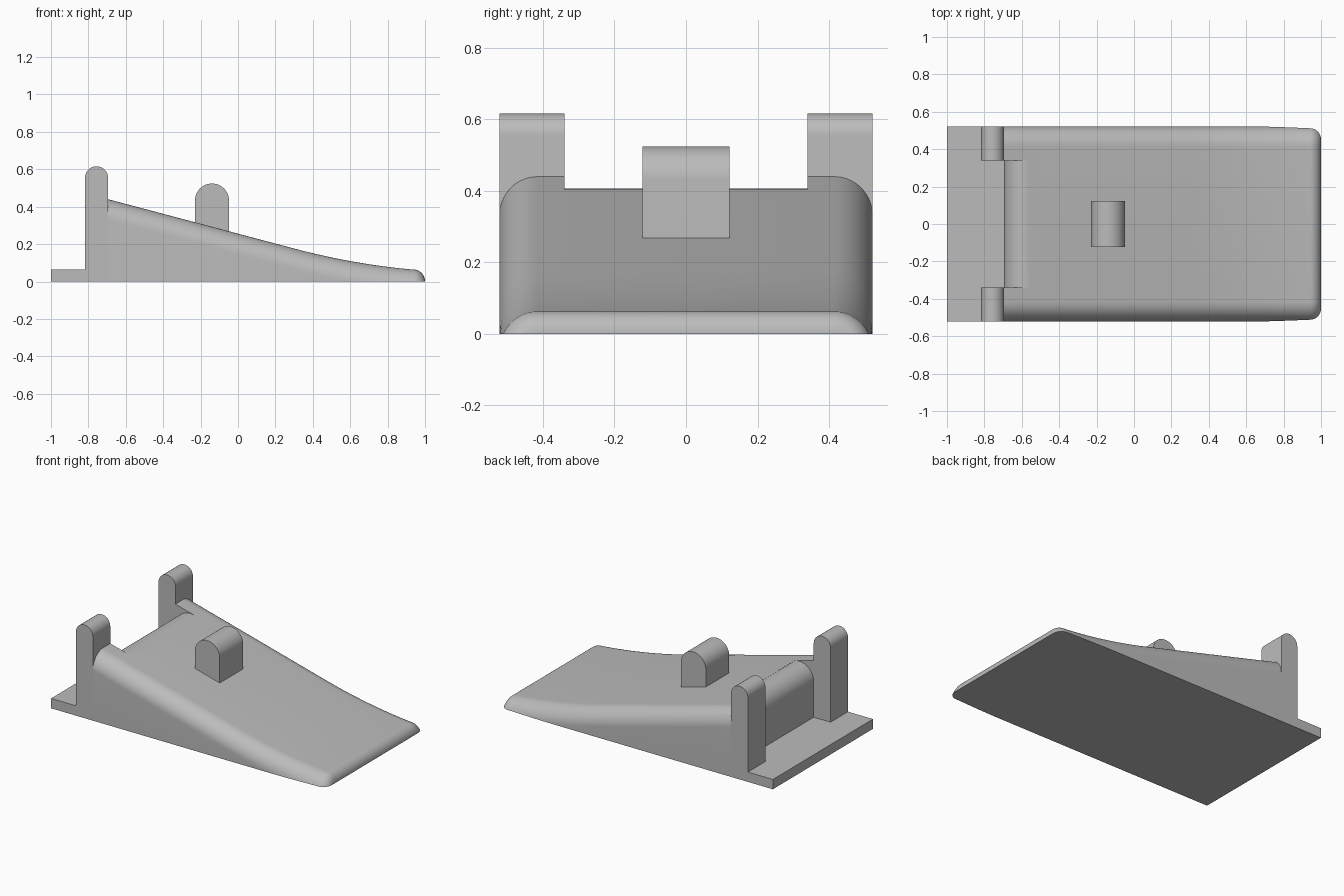
import bpy
import bmesh
from math import sin, cos, acos, sqrt, pi, radians

if "Cube" in bpy.data.objects:
    bpy.data.objects.remove(bpy.data.objects["Cube"], do_unlink=True)

grey = bpy.data.materials.new("plain_grey")
grey.use_nodes = True
grey.diffuse_color = (0.5, 0.5, 0.5, 1)
grey.node_tree.nodes["Principled BSDF"].inputs["Base Color"].default_value = (0.5, 0.5, 0.5, 1)

HALF = 0.522      # half width
BACK = -0.695     # rear wall of the ramp
R = 0.107         # edge rounding
NOSE = 0.06       # nose rounding
SLOPE = 0.265


def finish(name, bm):
    bmesh.ops.remove_doubles(bm, verts=bm.verts, dist=1e-5)
    bmesh.ops.dissolve_degenerate(bm, edges=bm.edges, dist=1e-5)
    bmesh.ops.recalc_face_normals(bm, faces=bm.faces)
    mesh = bpy.data.meshes.new(name)
    bm.to_mesh(mesh)
    bm.free()
    mesh.materials.append(grey)
    obj = bpy.data.objects.new(name, mesh)
    bpy.context.collection.objects.link(obj)
    return obj


def smooth(obj):
    bpy.ops.object.select_all(action="DESELECT")
    obj.select_set(True)
    bpy.context.view_layer.objects.active = obj
    bpy.ops.object.shade_smooth_by_angle(angle=radians(30))


def loft(name, rings):
    """Skin equal-length rings of points and cap both ends."""
    bm = bmesh.new()
    rows = [[bm.verts.new(p) for p in ring] for ring in rings]
    for a, b in zip(rows, rows[1:]):
        for i in range(len(a)):
            j = (i + 1) % len(a)
            bm.faces.new((a[i], a[j], b[j], b[i]))
    bm.faces.new(rows[0])
    bm.faces.new(rows[-1])
    return finish(name, bm)


def extrude_y(name, outline, y0, y1):
    return loft(name, [[(x, y, z) for x, z in outline] for y in (y0, y1)])


def arch(x0, x1, z0, top, steps=24):
    """Upright outline with a half-round top."""
    r, cx = (x1 - x0) / 2, (x0 + x1) / 2
    arc = [(cx + r * cos(pi * i / steps), top - r + r * sin(pi * i / steps))
           for i in range(steps + 1)]
    return [(x0, z0), (x1, z0)] + arc


# Ramp: straight slope, then a gentle run-out, then a rounded nose
def height(x):
    u = max(0, x - 0.3)
    return 0.44 - SLOPE * (x - BACK) + 0.1385 * u * u


def section(x, h, inset=0, steps=14):
    rz = R * 1.03
    end = acos(max(0, (rz - h) / rz))
    inner = HALF - R
    width = R * sin(end) - inset
    side = []
    for i in range(steps + 1):
        t = end * i / steps
        side.append((inner + width * sin(t) / sin(end), h - rz * (1 - cos(t))))
    side.append((side[-1][0], 0))
    ring = side + [(-y, z) for y, z in reversed(side)]
    return [(x, y, max(z, 0)) for y, z in ring]


start = 1 - NOSE
xs = [BACK + (0.3 - BACK) * i / 8 for i in range(8)]
xs += [0.3 + (start - 0.3) * i / 24 for i in range(25)]
rings = [section(x, height(x)) for x in xs]
tip = height(start)
full = R * sin(acos(1 - tip / (R * 1.03)))
for i in range(1, 13):
    a = pi / 2 * i / 12
    h = max(tip * cos(a), 1e-4)
    natural = R * sin(acos(1 - h / (R * 1.03)))
    wanted = full - NOSE * (1 - cos(a))
    rings.append(section(start + NOSE * sin(a), h, natural - wanted))
ramp = loft("ramp", rings)

# Rounded rear edge of the ramp between the posts
cx, cz = BACK + R, 0.407 - R
arc = [(cx - R * cos(radians(105) * i / 20), cz + R * sin(radians(105) * i / 20))
       for i in range(21)]
cutter = extrude_y("rear_edge_cutter", arc + [(-0.54, 0.6), (-0.9, 0.6), (-0.9, cz)], -0.34, 0.34)
cutter.hide_render = True
cut = ramp.modifiers.new("rear_edge", "BOOLEAN")
cut.operation = "DIFFERENCE"
cut.solver = "EXACT"
cut.object = cutter
bpy.context.view_layer.objects.active = ramp
bpy.ops.object.modifier_apply(modifier=cut.name)
bpy.data.objects.remove(cutter, do_unlink=True)
smooth(ramp)

# Thin plate behind the ramp
extrude_y("rear_plate", [(-1, 0), (BACK, 0), (BACK, 0.065), (-1, 0.065)], -HALF, HALF)

# Pair of round-topped posts
for name, s in (("back_post", 1), ("front_post", -1)):
    smooth(extrude_y(name, arch(-0.818, BACK, 0.065, 0.616), s * 0.34, s * HALF))

# Round-topped lug in the middle of the slope
smooth(extrude_y("centre_lug", arch(-0.23, -0.048, 0.2, 0.524), -0.122, 0.122))
